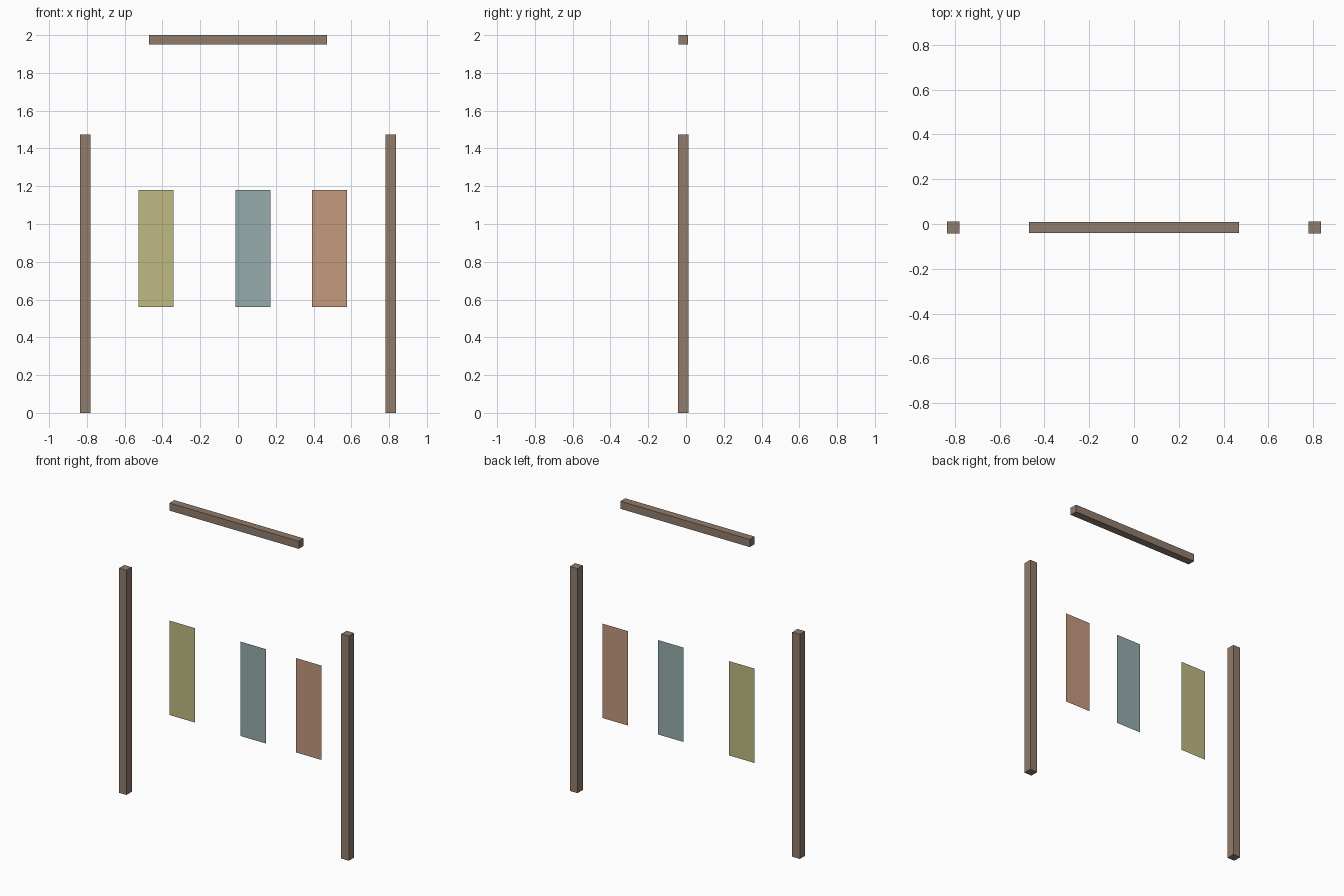
import bpy
import bmesh
from mathutils import Matrix

if "Cube" in bpy.data.objects:
    bpy.data.objects.remove(bpy.data.objects["Cube"])


def material(name, rgb):
    mat = bpy.data.materials.new(name)
    mat.diffuse_color = (*rgb, 1.0)
    mat.use_nodes = True
    mat.node_tree.nodes["Principled BSDF"].inputs["Base Color"].default_value = mat.diffuse_color
    return mat


def add_object(name, bm, mat, location):
    mesh = bpy.data.meshes.new(name)
    bm.to_mesh(mesh)
    bm.free()
    mesh.materials.append(mat)
    obj = bpy.data.objects.new(name, mesh)
    obj.location = location
    bpy.context.collection.objects.link(obj)


def box(name, size, location, mat):
    bm = bmesh.new()
    bmesh.ops.create_cube(bm, size=1.0, matrix=Matrix.Diagonal((*size, 1.0)))
    add_object(name, bm, mat, location)


def panel(name, width, height, location, mat):
    # single flat sheet facing the front
    bm = bmesh.new()
    w, h = width / 2, height / 2
    bm.faces.new([bm.verts.new((x, 0, z))
                  for x, z in ((-w, -h), (w, -h), (w, h), (-w, h))])
    add_object(name, bm, mat, location)


wood = material("wood", (0.28, 0.20, 0.15))
FRAME_Y = -0.0155

# two upright posts
for side, sx in (("left", -1), ("right", 1)):
    box(side + "_post", (0.055, 0.055, 1.475), (sx * 0.808, FRAME_Y, 0.7375), wood)

# top beam, floating above the posts
box("top_beam", (0.94, 0.05, 0.05), (0, FRAME_Y, 1.975), wood)

# hanging sheets just behind the frame
for name, x, rgb in (("olive_sheet", -0.435, (0.52, 0.49, 0.23)),
                     ("teal_sheet", 0.08, (0.30, 0.41, 0.41)),
                     ("terracotta_sheet", 0.484, (0.55, 0.32, 0.21))):
    panel(name, 0.186, 0.62, (x, 0.043, 0.87), material(name, rgb))
